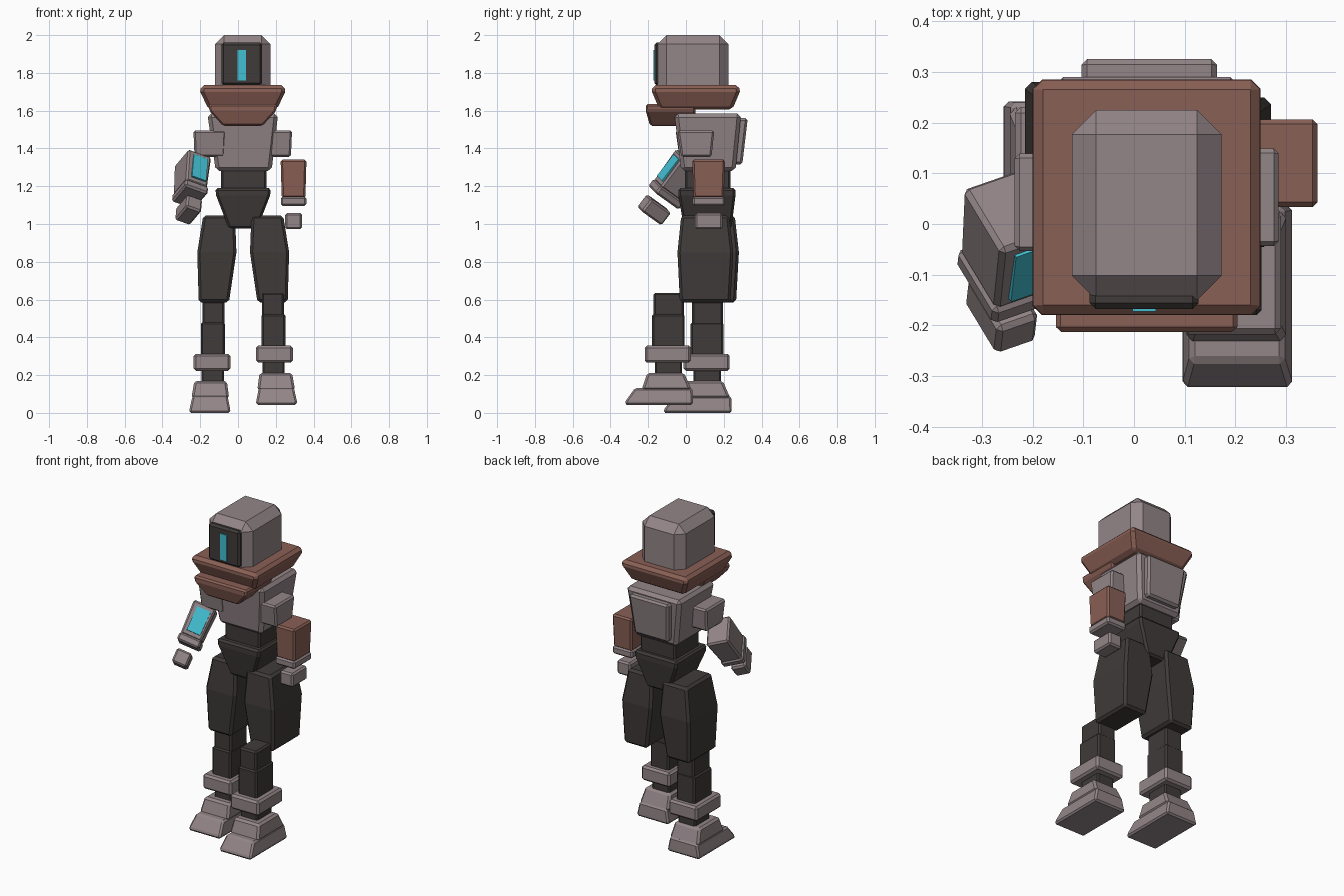
import bpy, bmesh
from mathutils import Matrix, Vector

cube = bpy.data.objects.get("Cube")
if cube:
    bpy.data.objects.remove(cube, do_unlink=True)


def material(name, r, g, b):
    m = bpy.data.materials.new(name)
    m.use_nodes = True
    m.diffuse_color = (r, g, b, 1)
    m.node_tree.nodes["Principled BSDF"].inputs["Base Color"].default_value = (r, g, b, 1)
    return m


grey = material("warm_grey", .29, .235, .245)
brown = material("rust_brown", .25, .115, .09)
dark = material("charcoal", .05, .043, .041)
cyan = material("cyan_glow", .055, .52, .65)

AXIS = 0.025  # body symmetry line


def loft(name, mat, sections, bevel=0.01, matrix=None):
    """Flat block through rectangles given as (z, x centre, width, y front, y back)."""
    bm = bmesh.new()
    rings = []
    for z, cx, width, front, back in sections:
        left, right = cx - width / 2, cx + width / 2
        corners = ((left, front), (right, front), (right, back), (left, back))
        rings.append([bm.verts.new((x, y, z)) for x, y in corners])
    bm.faces.new(rings[0])
    bm.faces.new(rings[-1])
    for low, high in zip(rings, rings[1:]):
        for i in range(4):
            j = (i + 1) % 4
            bm.faces.new((low[i], low[j], high[j], high[i]))
    if matrix:
        bm.transform(matrix)
    bmesh.ops.recalc_face_normals(bm, faces=bm.faces)
    mesh = bpy.data.meshes.new(name)
    bm.to_mesh(mesh)
    bm.free()
    mesh.materials.append(mat)
    obj = bpy.data.objects.new(name, mesh)
    bpy.context.scene.collection.objects.link(obj)
    if bevel:
        mod = obj.modifiers.new("chamfer", "BEVEL")
        mod.width = bevel
        mod.segments = 1
        mod.limit_method = "ANGLE"
        mod.angle_limit = 0.6
    return obj


def block(name, mat, z, cx, width, y, bevel=0.01, matrix=None):
    """Straight-sided block."""
    return loft(name, mat, [(h, cx, width, *y) for h in z], bevel, matrix)


# Head with face plate and glowing slit
block("head", grey, (1.66, 2.0), AXIS, .295, (-.15, .225), .048)
block("face_plate", dark, (1.735, 1.96), .02, .215, (-.168, -.1), .012)
block("eye_slit", cyan, (1.76, 1.92), .02, .046, (-.173, -.165), 0)

# Collar and bib
loft("collar", brown, [(1.605, AXIS, .36, -.14, .245),
                       (1.7, AXIS, .45, -.18, .285),
                       (1.735, AXIS, .445, -.178, .283)], .018)
loft("bib", brown, [(1.52, AXIS, .21, -.19, .05),
                    (1.6, AXIS, .355, -.213, .05),
                    (1.635, AXIS, .36, -.213, .05)], .01)

# Trunk
loft("torso", grey, [(1.28, .03, .295, -.025, .262), (1.585, AXIS, .375, -.062, .292)], .02)
loft("back_panel", grey, [(1.315, .03, .23, .2, .298), (1.56, .03, .27, .2, .327)], .012)
block("waist", dark, (1.1, 1.32), .03, .24, (-.005, .235))
loft("pelvis", dark, [(.975, .027, .15, -.01, .24), (1.15, .027, .285, -.04, .262),
                      (1.19, .027, .295, -.04, .262)], .012)

# Shoulders
loft("left_shoulder", grey, [(1.355, .2, .16, -.025, .135), (1.495, .2, .172, -.045, .15)])
loft("right_shoulder", grey, [(1.355, -.15, .16, -.035, .125), (1.495, -.15, .172, -.055, .14)])

# Forearms: same shape, one hanging, one swung forward and turned
up = Vector((.07, .61, .79)).normalized()
side = Vector((.896, .315, -.315))
side = (side - up * side.dot(up)).normalized()
swing = Matrix((side, up.cross(side), up)).transposed().to_4x4()
arms = {
    "left": (brown, Matrix.Translation((.294, .12, 1.2175))),
    "right": (grey, Matrix.Translation((-.247, -.045, 1.235)) @ swing),
}
for label, (mat, place) in arms.items():
    loft(label + "_forearm", mat, [(-.08, 0, .125, -.08, .08), (.123, 0, .137, -.087, .087)],
         .01, place)
    block(label + "_wrist", grey, (-.122, -.073), 0, .135, (-.085, .085), .01, place)
    block(label + "_hand", grey, (-.245, -.16), 0, .09, (-.072, .072), .01, place)
block("forearm_screen", cyan, (-.05, .095), .005, .083, (-.092, -.08), 0, arms["right"][1])

# Legs: built on the left, mirrored to the right with a stride offset
mirror = Matrix.Translation((.055, 0, 0)) @ Matrix.Scale(-1, 4, (1, 0, 0))
poses = {
    "left": (Matrix(), Matrix()),
    "right": (Matrix.Translation((0, .03, 0)) @ mirror,
              Matrix.Translation((0, .205, -.043)) @ mirror),
}
for label, (hip, step) in poses.items():
    loft(label + "_thigh", dark, [(.585, .183, .16, -.032, .235), (.85, .167, .207, -.045, .25),
                                  (1.045, .155, .168, -.025, .228)], .014, hip)
    block(label + "_knee", dark, (.48, .636), .185, .118, (-.172, -.01), .01, step)
    block(label + "_shin", dark, (.33, .523), .188, .128, (-.18, -.007), .01, step)
    block(label + "_shin_cuff", grey, (.266, .356), .1925, .195, (-.218, .026), .012, step)
    block(label + "_ankle", dark, (.19, .28), .188, .118, (-.165, -.02), .008, step)
    loft(label + "_instep", grey, [(.12, .202, .2, -.235, .03), (.212, .2, .172, -.205, -.01)],
         .012, step)
    loft(label + "_foot", grey, [(.043, .204, .218, -.325, .037), (.065, .204, .214, -.318, .037),
                                 (.132, .203, .186, -.27, .034)], .01, step)
